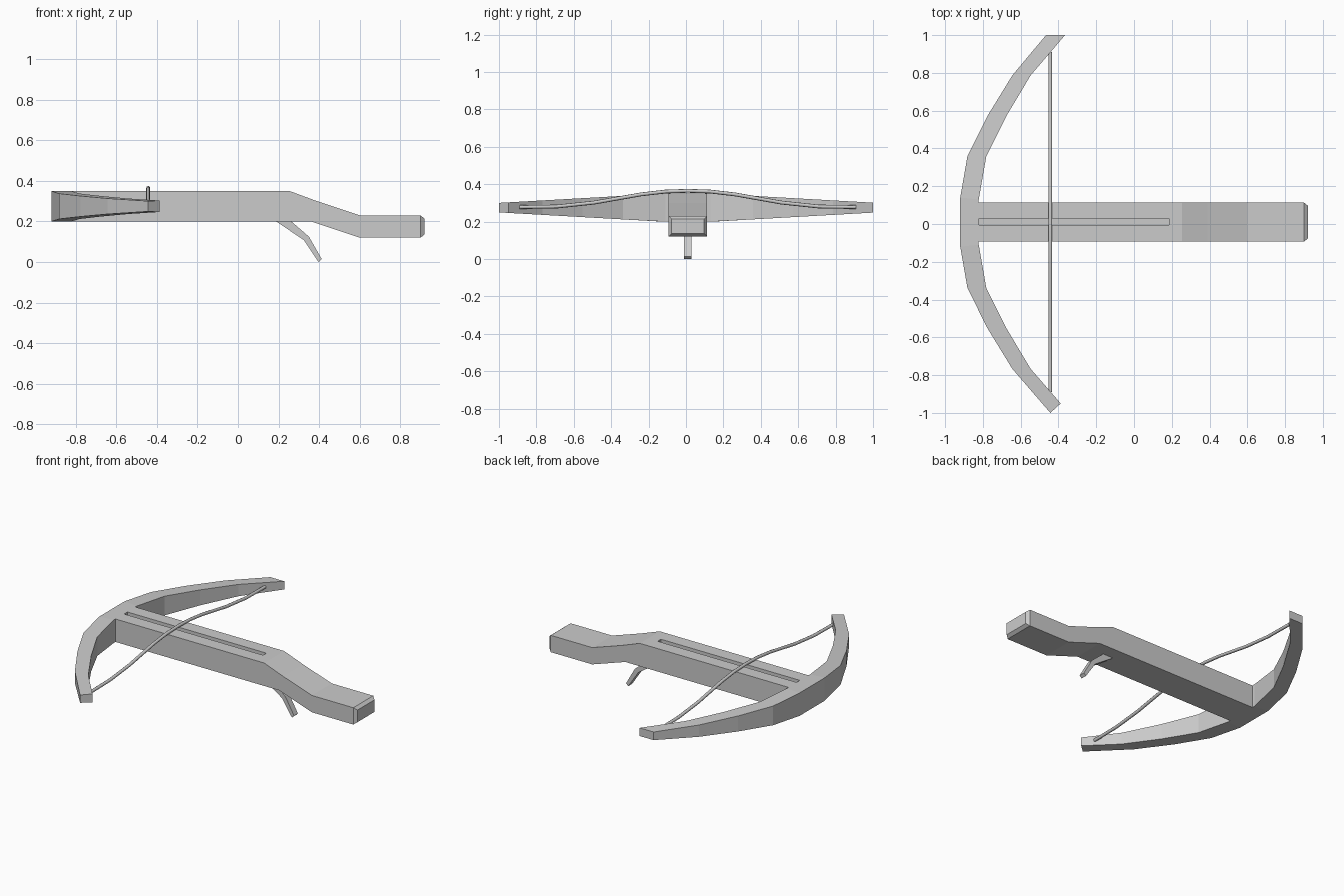
import bpy, bmesh
from mathutils import Vector

if "Cube" in bpy.data.objects:
    bpy.data.objects.remove(bpy.data.objects["Cube"])

YC = 0.01  # centre line of the stock


def make_object(name, bm):
    bmesh.ops.recalc_face_normals(bm, faces=bm.faces[:])
    mesh = bpy.data.meshes.new(name)
    bm.to_mesh(mesh)
    bm.free()
    obj = bpy.data.objects.new(name, mesh)
    bpy.context.collection.objects.link(obj)
    return obj


def side_prism(profile, y0, y1):
    """Extrude an x-z profile from y0 to y1."""
    bm = bmesh.new()
    face = bm.faces.new([bm.verts.new((x, y0, z)) for x, z in profile])
    ext = bmesh.ops.extrude_face_region(bm, geom=[face])
    verts = [g for g in ext["geom"] if isinstance(g, bmesh.types.BMVert)]
    bmesh.ops.translate(bm, verts=verts, vec=(0, y1 - y0, 0))
    bmesh.ops.recalc_face_normals(bm, faces=bm.faces[:])
    return bm


# Stock with a chamfered butt
bm = side_prism([(-0.825, 0.2), (0.36, 0.2), (0.6, 0.12), (0.9, 0.12), (0.9, 0.23),
                 (0.6, 0.23), (0.39, 0.3), (0.255, 0.35), (-0.825, 0.35)],
                YC - 0.103, YC + 0.103)
butt = max(bm.faces, key=lambda f: f.calc_center_median().x)
bmesh.ops.inset_individual(bm, faces=[butt], thickness=0.022, depth=0)
bmesh.ops.translate(bm, verts=butt.verts[:], vec=(0.02, 0, 0))
stock = make_object("stock", bm)

# Bolt groove cut into the top of the stock
groove = make_object("groove_cutter", side_prism(
    [(-0.82, 0.33), (0.186, 0.33), (0.186, 0.4), (-0.82, 0.4)], YC - 0.016, YC + 0.018))
groove.hide_render = True
cut = stock.modifiers.new("groove", "BOOLEAN")
cut.operation = "DIFFERENCE"
cut.solver = "EXACT"
cut.object = groove
bpy.context.view_layer.objects.active = stock
bpy.ops.object.modifier_apply(modifier=cut.name)
bpy.data.objects.remove(groove)

# Bow limbs: (outer x, outer y, inner x, inner y) measured from the centre line
limb = [(-0.92, 0.13, -0.822, 0.12), (-0.882, 0.348, -0.782, 0.348),
        (-0.777, 0.56, -0.675, 0.563), (-0.644, 0.777, -0.547, 0.777)]
left_tip = (-0.443, -1.0 - YC, -0.388, -0.95 - YC)
right_tip = (-0.466, 1.0 - YC, -0.365, 1.0 - YC)
stations = [left_tip] + [(a, -b, c, -d) for a, b, c, d in reversed(limb)] + limb + [right_tip]
bm = bmesh.new()
rings = []
for ox, oy, ix, iy in stations:
    ring = []
    for x, y, s in ((ox, oy, -1), (ox, oy, 1), (ix, iy, 1), (ix, iy, -1)):
        half = 0.075 - 0.049 * max(0, abs(y) - 0.13) / 0.87
        ring.append(bm.verts.new((x, y + YC, 0.275 + s * half)))
    rings.append(ring)
for a, b in zip(rings, rings[1:]):
    for i in range(4):
        j = (i + 1) % 4
        bm.faces.new((a[i], a[j], b[j], b[i]))
bm.faces.new(rings[0])
bm.faces.new(rings[-1])
make_object("bow", bm)

# Bowstring arched over the stock
half_path = [(0, 0.365), (0.12, 0.361), (0.25, 0.346), (0.5, 0.302), (0.7, 0.281), (0.9, 0.278)]
path = [(-y, z) for y, z in reversed(half_path[1:])] + half_path
curve = bpy.data.curves.new("bowstring", "CURVE")
curve.dimensions = "3D"
curve.bevel_depth = 0.01
curve.bevel_resolution = 2
curve.use_fill_caps = True
spline = curve.splines.new("POLY")
spline.points.add(len(path) - 1)
for p, (y, z) in zip(spline.points, path):
    p.co = (-0.443, y + YC, z, 1)
bpy.context.collection.objects.link(bpy.data.objects.new("bowstring", curve))

# Trigger lever
make_object("trigger", side_prism(
    [(0.185, 0.203), (0.26, 0.203), (0.35, 0.125), (0.413, 0.015), (0.397, 0.0),
     (0.325, 0.108), (0.19, 0.199)], YC - 0.02, YC + 0.02))
